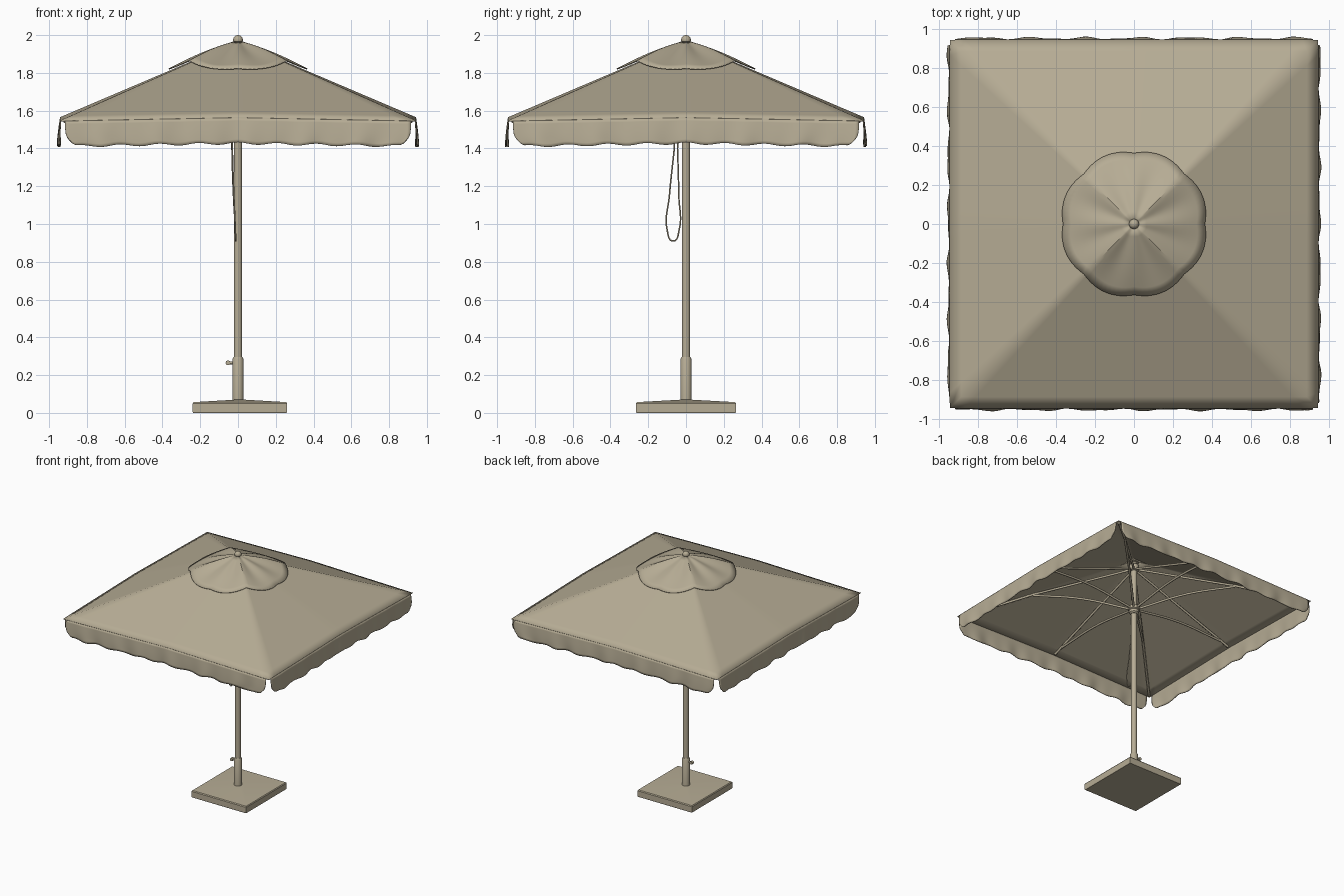
import bpy, bmesh, math
from mathutils import Vector

cube = bpy.data.objects.get("Cube")
if cube:
    bpy.data.objects.remove(cube, do_unlink=True)

mat = bpy.data.materials.new("warm beige")
mat.use_nodes = True
BEIGE = (0.47, 0.415, 0.30, 1)
mat.diffuse_color = BEIGE
mat.node_tree.nodes["Principled BSDF"].inputs["Base Color"].default_value = BEIGE


def finish(name, bm, angle=35, thickness=0):
    bmesh.ops.recalc_face_normals(bm, faces=bm.faces[:])
    mesh = bpy.data.meshes.new(name)
    bm.to_mesh(mesh)
    bm.free()
    mesh.materials.append(mat)
    obj = bpy.data.objects.new(name, mesh)
    bpy.context.collection.objects.link(obj)
    bpy.ops.object.select_all(action='DESELECT')
    obj.select_set(True)
    bpy.context.view_layer.objects.active = obj
    bpy.ops.object.shade_smooth_by_angle(angle=math.radians(angle))
    if thickness:
        solid = obj.modifiers.new("cloth", 'SOLIDIFY')
        solid.thickness = thickness
        solid.offset = 0
    return obj


def loft(name, rings, closed=True, caps=False, **kw):
    """Skin a list of equally long point rings."""
    bm = bmesh.new()
    rows = [[bm.verts.new(p) for p in ring] for ring in rings]
    n = len(rows[0])
    for a, b in zip(rows, rows[1:]):
        for i in range(n if closed else n - 1):
            j = (i + 1) % n
            bm.faces.new((a[i], a[j], b[j], b[i]))
    if caps:
        bm.faces.new(rows[0])
        bm.faces.new(rows[-1])
    return finish(name, bm, **kw)


def lathe(name, profile, sides=24):
    turn = [math.tau * i / sides for i in range(sides)]
    return loft(name, [[(r * math.cos(a), r * math.sin(a), z) for a in turn]
                       for r, z in profile], caps=True)


def tube(name, points, radius, cyclic=False, smooth=True):
    curve = bpy.data.curves.new(name, 'CURVE')
    curve.dimensions = '3D'
    curve.bevel_depth = radius
    curve.bevel_resolution = 2
    curve.use_fill_caps = True
    curve.resolution_u = 8
    if smooth:
        line = curve.splines.new('BEZIER')
        line.bezier_points.add(len(points) - 1)
        for bp, p in zip(line.bezier_points, points):
            bp.co = p
            bp.handle_left_type = bp.handle_right_type = 'AUTO'
    else:
        line = curve.splines.new('POLY')
        line.points.add(len(points) - 1)
        for pt, p in zip(line.points, points):
            pt.co = (*p, 1)
    line.use_cyclic_u = cyclic
    curve.materials.append(mat)
    obj = bpy.data.objects.new(name, curve)
    bpy.context.collection.objects.link(obj)
    return obj


HALF = 0.94


def cloth_z(x, y):
    """Height of the roof, a pyramid held slightly up at mid-sides."""
    m = max(abs(x), abs(y), 1e-6)
    t = min(abs(x), abs(y)) / m
    return 1.545 + 0.445 * (HALF - m) + 0.018 * (1 - t) * m / HALF


def side_point(side, along, out):
    a = side * math.pi / 2
    c, s = math.cos(a), math.sin(a)
    return (along * c + out * s, along * s - out * c)


# Base plate with a low pyramid top
base = []
for k, z in ((0.99, 0), (1, 0.006), (1, 0.05), (0.98, 0.057), (0.1, 0.07)):
    base.append([(0.01 + sx * 0.25 * k, sy * 0.265 * k, z)
                 for sx, sy in ((-1, -1), (1, -1), (1, 1), (-1, 1))])
loft("base_plate", base, caps=True, angle=20)

# Sleeve, pole, hubs and finial
lathe("base_sleeve", [(0.029, 0.05), (0.029, 0.285), (0.024, 0.295)])
lathe("pole", [(0.022, 0.2), (0.022, 1.95)])
lathe("runner_hub", [(0.024, 1.50), (0.036, 1.51), (0.036, 1.53),
                     (0.045, 1.535), (0.045, 1.56), (0.024, 1.57)])
lathe("top_hub", [(0.024, 1.87), (0.036, 1.875), (0.036, 1.92), (0.024, 1.93)])
ball = [(0.026 * math.sin(a), 1.974 - 0.026 * math.cos(a))
        for a in [math.pi * (0.08 + 0.91 * i / 10) for i in range(11)]]
lathe("finial", [(0.036, 1.945), (0.034, 1.958), (0.018, 1.96)] + ball[2:])

# Tightening knob on the sleeve
tube("knob_stem", [(-0.02, 0, 0.265), (-0.05, 0, 0.265)], 0.008, smooth=False)
tube("knob_grip", [(-0.053, -0.012, 0.265), (-0.053, 0.012, 0.265)], 0.013, smooth=False)

# Main roof cloth
PER_SIDE = 24
roof = []
for k in range(17):
    m = 0.03 + (HALF - 0.03) * k / 16
    ring = []
    for side in range(4):
        for i in range(PER_SIDE):
            x, y = side_point(side, m * (2 * i / PER_SIDE - 1), m)
            ring.append((x, y, cloth_z(x, y)))
    roof.append(ring)
loft("canopy", roof, thickness=0.006)

# Hanging valances, one per side, open at the corners
for side, name in enumerate(("front", "left", "back", "right")):
    rows = []
    for j in range(9):
        v = j / 8
        row = []
        for i in range(97):
            u = 2 * i / 96 - 1
            along = 0.915 * u * (1 - 0.025 * v ** 5)
            wave = math.sin(21 * u + side) + 0.6 * math.sin(37 * u + 2 * side)
            out = HALF + 0.008 * math.sin(math.pi * v / 2) + 0.005 * v * wave
            x, y = side_point(side, along, out)
            top = 1.545 + 0.018 * (1 - abs(u))
            low = 1.427 - 0.016 * abs(u) + 0.006 * math.cos(27 * u)
            low += 0.035 * max(0, (abs(u) - 0.95) / 0.05) ** 2
            row.append((x, y, top + (low - top) * v))
        rows.append(row)
    loft(name + "_valance", rows, closed=False, thickness=0.006)

# Vent cap with scalloped rim and soft pleats
cap = []
for k in range(9):
    f = k / 8
    ring = []
    for i in range(96):
        a = math.tau * i / 96
        rim = 0.362 + 0.016 * abs(math.sin(4 * a))
        r = 0.02 + (rim - 0.02) * f
        rx, ry = rim * math.cos(a), rim * math.sin(a)
        z = 1.965 + (cloth_z(rx, ry) + 0.014 - 1.965) * f
        z += 0.006 * math.sin(math.pi * f) * math.cos(8 * a)
        ring.append((r * math.cos(a), r * math.sin(a), z + 0.005 * math.sin(math.pi * f)))
    cap.append(ring)
loft("vent_cap", cap, thickness=0.005)

# Ribs under the cloth, and curved struts from the runner
for i in range(8):
    a = i * math.pi / 4
    d = Vector((math.cos(a), math.sin(a), 0))
    diagonal = i % 2
    reach = 1.30 if diagonal else 0.92
    joint = 0.76 if diagonal else 0.84

    def under(r, drop):
        p = d * r
        return Vector((p.x, p.y, cloth_z(p.x, p.y) - drop))

    tube(f"rib_{i + 1}", [under(0.03, 0.07), under(joint, 0.016), under(reach, 0.012)],
         0.009, smooth=False)
    start, end = d * 0.035 + Vector((0, 0, 1.548)), under(joint, 0.022)
    middle = (start + end) / 2 + Vector((0, 0, 0.03))
    tube(f"strut_{i + 1}", [start, middle, end], 0.009)

# Pull cord loop
tube("pull_cord", [(-0.032, -0.05, 1.52), (-0.03, -0.062, 1.40), (-0.022, -0.088, 1.15),
                   (-0.014, -0.10, 0.97), (-0.012, -0.068, 0.91), (-0.014, -0.036, 0.97),
                   (-0.024, -0.038, 1.15), (-0.032, -0.045, 1.40)], 0.004, cyclic=True)
